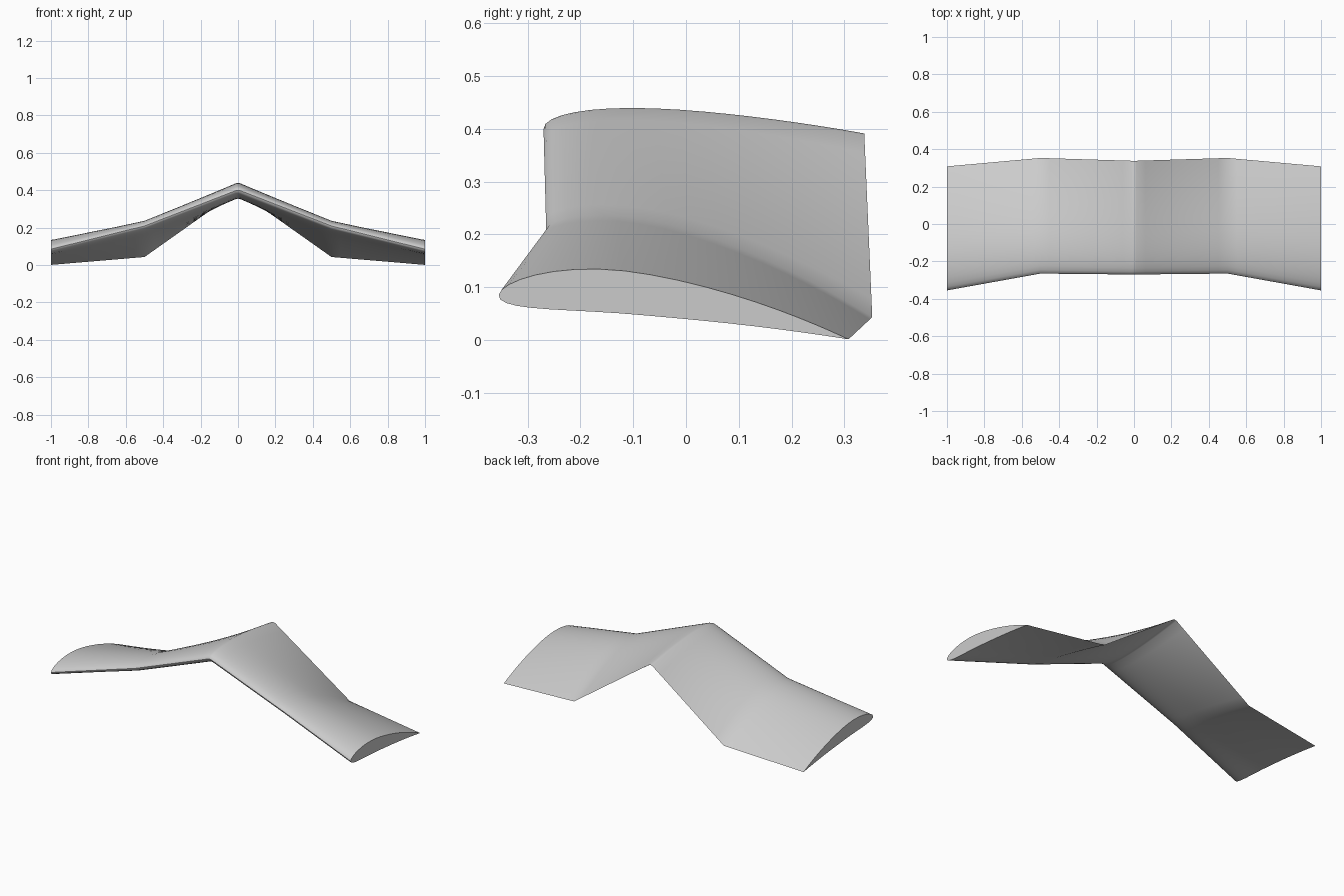
import bpy, bmesh, math

cube = bpy.data.objects.get("Cube")
if cube:
    bpy.data.objects.remove(cube)

grey = bpy.data.materials.new("light_grey")
grey.use_nodes = True
grey.diffuse_color = (0.6, 0.6, 0.6, 1)
grey.node_tree.nodes["Principled BSDF"].inputs["Base Color"].default_value = (0.6, 0.6, 0.6, 1)

# Stations: x, leading edge (y, z), trailing edge (y, z), camber, thickness
STATIONS = [
    (0.0,   -0.27,  0.400, 0.338, 0.391, 0.000, 0.138),
    (0.012, -0.27,  0.398, 0.338, 0.388, 0.000, 0.138),
    (0.5,   -0.265, 0.209, 0.353, 0.043, 0.050, 0.122),
    (1.0,   -0.355, 0.085, 0.308, 0.001, 0.053, 0.122),
]
STEPS = [1, 10, 10]   # rings in each panel
N = 20                # points along the chord


def airfoil(camber, thick):
    """Closed profile in chord units: upper side back to front, then lower side."""
    upper, lower = [], []
    for i in range(N + 1):
        c = (1 - math.cos(math.pi * i / N)) / 2
        t = 5 * thick * (0.2969 * math.sqrt(c) - 0.126 * c - 0.3516 * c**2
                         + 0.2843 * c**3 - 0.1036 * c**4)
        p = 0.4
        m = camber * ((2 * p * c - c * c) / p**2 if c < p
                      else (1 - 2 * p + 2 * p * c - c * c) / (1 - p)**2)
        upper.append((c, m + t))
        lower.append((c, m - t))
    return upper[::-1] + lower[1:-1]


def section(s):
    x, ly, lz, ty, tz, camber, thick = s
    dy, dz = ty - ly, tz - lz
    return [(x, ly + c * dy - h * dz, lz + c * dz + h * dy)
            for c, h in airfoil(camber, thick)]


# Interpolate the half span, then mirror it to the other side
half = [STATIONS[0]]
for a, b, n in zip(STATIONS, STATIONS[1:], STEPS):
    for k in range(1, n + 1):
        half.append(tuple(p + (q - p) * k / n for p, q in zip(a, b)))
span = [(-s[0],) + s[1:] for s in half[:0:-1]] + half

# Skin the sections and close both tips
bm = bmesh.new()
rings = [[bm.verts.new(p) for p in section(s)] for s in span]
for r0, r1 in zip(rings, rings[1:]):
    for i in range(len(r0)):
        j = (i + 1) % len(r0)
        bm.faces.new((r0[i], r0[j], r1[j], r1[i]))
bm.faces.new(rings[0])
bm.faces.new(rings[-1])
bmesh.ops.recalc_face_normals(bm, faces=bm.faces)
mesh = bpy.data.meshes.new("wing")
bm.to_mesh(mesh)
bm.free()
mesh.materials.append(grey)

wing = bpy.data.objects.new("wing", mesh)
bpy.context.collection.objects.link(wing)
bpy.ops.object.select_all(action='DESELECT')
wing.select_set(True)
bpy.context.view_layer.objects.active = wing
bpy.ops.object.shade_smooth_by_angle(angle=math.radians(40))
